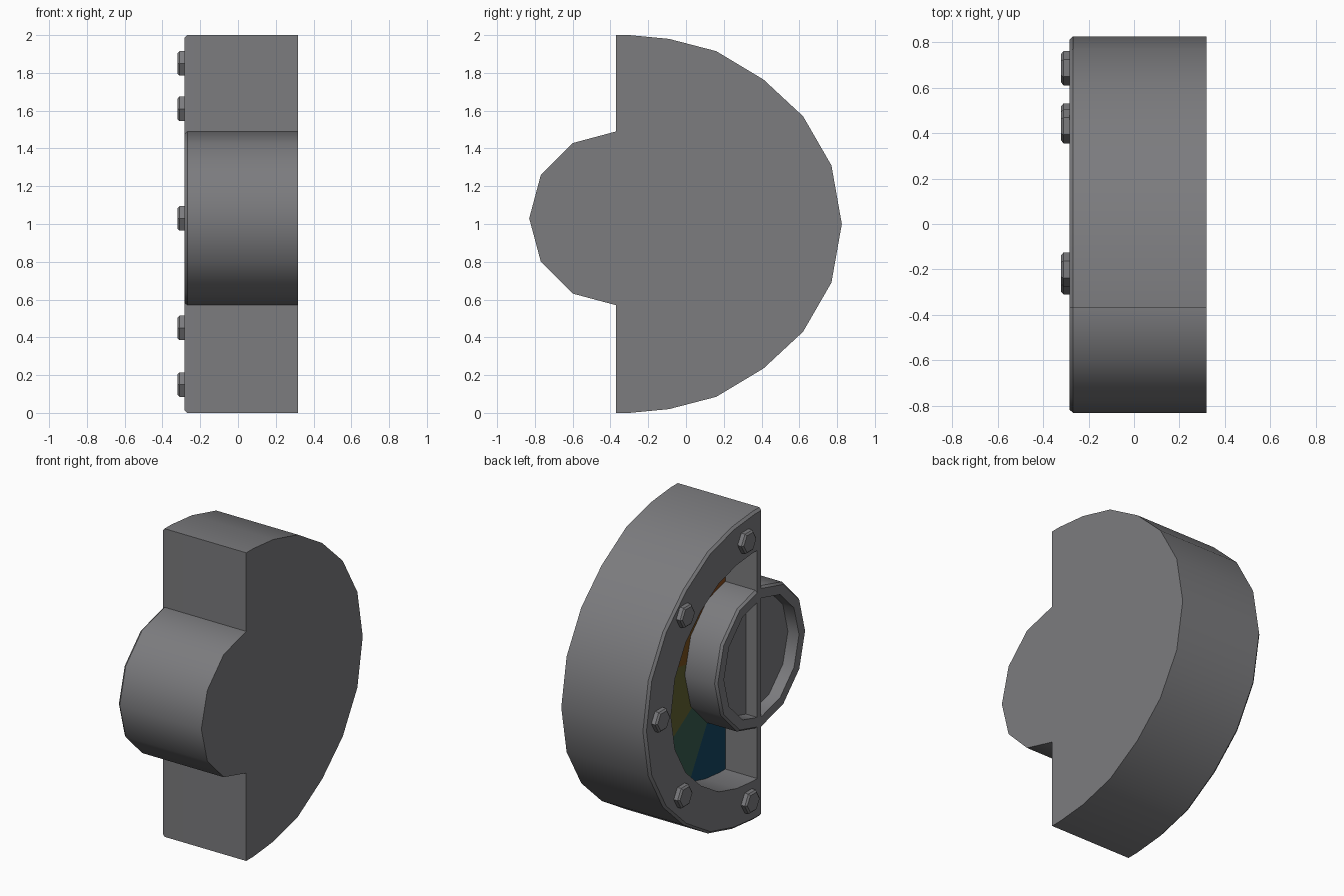
import bpy, bmesh, math
from mathutils import Vector

cube = bpy.data.objects.get("Cube")
if cube:
    bpy.data.objects.remove(cube, do_unlink=True)

BACK, FRONT, FLOOR = 0.318, -0.283, -0.05
HUB = (-0.37, 1.03)


def material(name, rgb):
    m = bpy.data.materials.new(name)
    m.use_nodes = True
    col = (*rgb, 1.0)
    m.diffuse_color = col
    m.node_tree.nodes["Principled BSDF"].inputs["Base Color"].default_value = col
    return m


grey = material("grey metal", (0.2, 0.2, 0.21))
sector_mats = [
    material("deep blue", (0.007, 0.06, 0.12)),
    material("dark green", (0.036, 0.105, 0.077)),
    material("olive", (0.12, 0.12, 0.03)),
    material("amber brown", (0.19, 0.08, 0.012)),
    material("burnt orange", (0.24, 0.07, 0.012)),
]


def finish(name, bm, mats):
    me = bpy.data.meshes.new(name)
    bm.to_mesh(me)
    bm.free()
    ob = bpy.data.objects.new(name, me)
    bpy.context.collection.objects.link(ob)
    for m in mats:
        me.materials.append(m)
    bpy.ops.object.select_all(action="DESELECT")
    ob.select_set(True)
    bpy.context.view_layer.objects.active = ob
    bpy.ops.object.shade_smooth_by_angle(angle=math.radians(35))
    return ob


def loft(name, sections):
    """Skin closed (y, z) loops placed at successive x, capped at both ends."""
    bm = bmesh.new()
    rings = [[bm.verts.new((x, y, z)) for y, z in loop] for x, loop in sections]
    n = len(rings[0])
    for a, b in zip(rings, rings[1:]):
        for i in range(n):
            j = (i + 1) % n
            bm.faces.new((a[i], a[j], b[j], b[i]))
    bm.faces.new(rings[0])
    bm.faces.new(rings[-1])
    bmesh.ops.recalc_face_normals(bm, faces=bm.faces)
    return finish(name, bm, [grey])


def ngon(centre, r, n):
    return [(centre[0] + r * math.cos(math.tau * i / n),
             centre[1] + r * math.sin(math.tau * i / n)) for i in range(n)]


def scaled(loop, s, centre=(-0.2, 1.0)):
    return [(centre[0] + (y - centre[0]) * s, centre[1] + (z - centre[1]) * s)
            for y, z in loop]


# Half-round housing outline: upper half, then its mirror
upper = [(-0.37, 2.0), (-0.3, 2.0), (-0.09, 1.98), (0.16, 1.915),
         (0.41, 1.765), (0.62, 1.57), (0.77, 1.31)]
outline = upper + [(0.825, 1.0)] + [(y, 2 - z) for y, z in reversed(upper)]
opening = scaled(outline, 0.74)

# Housing with chamfered rim and open cavity
loft("housing", [(BACK, outline), (FRONT + 0.015, outline),
                 (FRONT, scaled(outline, 0.985)), (FRONT, opening),
                 (FLOOR, opening)])

# Round hub with a shallow recess
loft("hub", [(BACK, ngon(HUB, 0.46, 12)), (FRONT + 0.015, ngon(HUB, 0.46, 12)),
             (FRONT, ngon(HUB, 0.447, 12)), (FRONT, ngon(HUB, 0.385, 12)),
             (FRONT + 0.08, ngon(HUB, 0.385, 12))])

# Coloured sectors on the cavity floor, cut by rays from the hub
bm = bmesh.new()
face = bm.faces.new([bm.verts.new((FLOOR - 0.004, y, z)) for y, z in opening])
face.normal_update()
if face.normal.x > 0:
    face.normal_flip()
limits = [math.radians(a) for a in (-60, -32, 8, 45)]
for a in limits:
    bmesh.ops.bisect_plane(bm, geom=bm.verts[:] + bm.edges[:] + bm.faces[:],
                           plane_co=Vector((0, *HUB)),
                           plane_no=Vector((0, -math.sin(a), math.cos(a))))
for f in bm.faces:
    c = f.calc_center_median()
    ang = math.atan2(c.z - HUB[1], c.y - HUB[0])
    f.material_index = sum(ang > a for a in limits)
finish("colour_sectors", bm, sector_mats)

# Hexagonal bolt heads around the rim
bolts = [(-0.2, 1.85), (0.43, 1.61), (0.685, 1.03), (0.455, 0.45), (-0.235, 0.15)]
for k, c in enumerate(bolts):
    loft(f"bolt_{k + 1}", [(FRONT + 0.02, ngon(c, 0.075, 6)),
                           (-0.31, ngon(c, 0.075, 6)),
                           (-0.32, ngon(c, 0.063, 6))])
